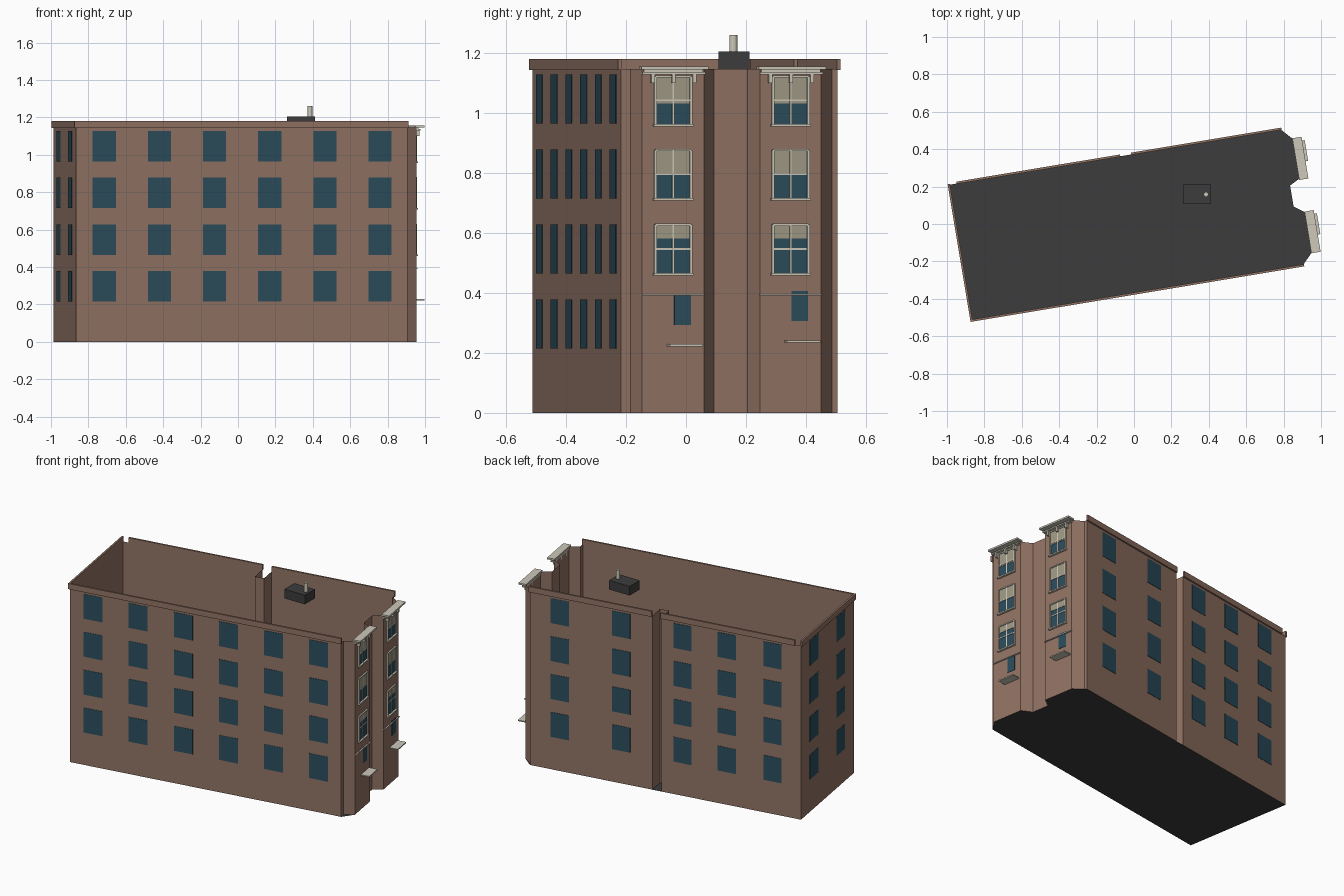
import bpy, bmesh, math

if "Cube" in bpy.data.objects:
    bpy.data.objects.remove(bpy.data.objects["Cube"])

ANGLE = math.radians(9.45)          # the whole building is turned on its plot


def material(name, rgb):
    m = bpy.data.materials.new(name)
    m.diffuse_color = (*rgb, 1)
    m.use_nodes = True
    m.node_tree.nodes["Principled BSDF"].inputs["Base Color"].default_value = m.diffuse_color
    return m


BRICK = material("brown brick", (0.283, 0.171, 0.127))
GLASS = material("blue glass", (0.024, 0.072, 0.105))
DARK = material("dark roofing", (0.045, 0.045, 0.045))
TRIM = material("pale trim", (0.62, 0.58, 0.49))
BLIND = material("beige blind", (0.35, 0.32, 0.23))


def finish(name, bm, mat, angle=ANGLE):
    me = bpy.data.meshes.new(name)
    bm.to_mesh(me)
    bm.free()
    me.materials.append(mat)
    ob = bpy.data.objects.new(name, me)
    ob.rotation_euler.z = angle
    bpy.context.collection.objects.link(ob)
    return ob


def boxes(name, spans, mat, angle=ANGLE):
    """One object from boxes given as (x0, x1, y0, y1, z0, z1)."""
    bm = bmesh.new()
    for x0, x1, y0, y1, z0, z1 in spans:
        for v in bmesh.ops.create_cube(bm, size=1)["verts"]:
            v.co = ((x0 + x1) / 2 + v.co.x * (x1 - x0),
                    (y0 + y1) / 2 + v.co.y * (y1 - y0),
                    (z0 + z1) / 2 + v.co.z * (z1 - z0))
    return finish(name, bm, mat, angle)


# Footprint in the building's own axes: back notch and two bays on the right end
L, R, BAY, F, B = -0.938, 0.857, 0.918, -0.363, 0.369
outline = [(L, F), (R, F), (R, -0.33), (BAY, -0.301), (BAY, -0.092), (R, -0.048),
           (R, 0.066), (BAY, 0.097), (BAY, 0.303), (R, 0.351), (R, B),
           (0.047, B), (0.047, 0.263), (-0.013, 0.263), (-0.013, B), (L, B)]

# Open-topped wall shell
bm = bmesh.new()
low = [bm.verts.new((x, y, 0)) for x, y in outline]
top = [bm.verts.new((x, y, 1.147)) for x, y in outline]
for i in range(len(outline)):
    j = (i + 1) % len(outline)
    bm.faces.new((low[i], low[j], top[j], top[i]))
finish("walls", bm, BRICK)

# Dark floor slab
bm = bmesh.new()
bm.faces.new([bm.verts.new((x, y, 0)) for x, y in outline])
bmesh.ops.triangulate(bm, faces=bm.faces[:])
finish("floor", bm, DARK)

# Parapet strips on the front, left and back
P0, P1 = 1.143, 1.18
boxes("parapet", [
    (L - 0.01, R + 0.004, F - 0.01, F + 0.002, P0, P1),
    (L - 0.01, L + 0.002, F + 0.002, B + 0.004, P0, P1),
    (-0.90, -0.013, B - 0.002, B + 0.01, P0, P1),
    (0.047, R + 0.004, B - 0.002, B + 0.01, P0, P1)], BRICK)

# Plain windows on the front, back and left walls
plain = []
for row in range(4):
    z0 = 0.215 + 0.25 * row
    z1 = z0 + 0.163
    for i in range(6):
        c = -0.786 + 0.299 * i
        plain.append((c - 0.0625, c + 0.0625, F - 0.003, F - 0.001, z0, z1))
    for c in (-0.75, -0.448, -0.154, 0.252, 0.658):
        plain.append((c - 0.06, c + 0.06, B + 0.001, B + 0.003, z0, z1))
    for c in (-0.178, 0.192):
        plain.append((L - 0.003, L - 0.001, c - 0.06, c + 0.06, z0, z1))
boxes("plain_windows", plain, GLASS)

# Bays: sash windows with blinds, ledge, entrance pane, canopy and cornice
for side, c, door_z, canopy_z in (("front", -0.197, 0.293, 0.222),
                                  ("back", 0.2, 0.306, 0.234)):
    glass, blinds, frames = [], [], []
    for z0, z1, drop in ((0.465, 0.628, 0.046), (0.715, 0.877, 0.08), (0.963, 1.122, 0.09)):
        mid, w, u = (z0 + z1) / 2, 0.06, BAY + 0.001
        glass.append((u, u + 0.002, c - w, c + w, z0, z1))
        blinds.append((u + 0.002, u + 0.004, c - w, c + w, z1 - drop, z1))
        for y in (c - w, c + w):
            frames.append((u, u + 0.009, y - 0.004, y + 0.004, z0, z1))
        frames += [
            (u, u + 0.009, c - w, c + w, z1 - 0.004, z1 + 0.003),      # head
            (u, u + 0.006, c - 0.003, c + 0.003, z0, z1),              # mullion
            (u, u + 0.006, c - w, c + w, mid - 0.003, mid + 0.003),    # meeting rail
            (u, u + 0.014, c - 0.067, c + 0.067, z0 - 0.007, z0 + 0.001)]  # sill
    glass.append((BAY + 0.001, BAY + 0.003, c + 0.004, c + 0.06, door_z, door_z + 0.1))
    boxes(side + "_bay_glass", glass, GLASS)
    boxes(side + "_bay_blinds", blinds, BLIND)
    boxes(side + "_bay_frames", frames, TRIM)
    boxes(side + "_bay_ledge", [(BAY, BAY + 0.008, c - 0.105, c + 0.105, 0.391, 0.396)], TRIM)
    boxes(side + "_canopy", [(BAY, 0.974, c - 0.02, c + 0.093, canopy_z, canopy_z + 0.007)], TRIM)
    cornice = [(BAY - 0.008, 0.96, c - 0.113, c + 0.113, 1.145, 1.156),
               (BAY - 0.002, 0.94, c - 0.106, c + 0.106, 1.129, 1.137),
               (BAY - 0.002, 0.93, c - 0.1, c + 0.1, 1.137, 1.145)]
    for off in (-0.07, 0, 0.07):
        cornice.append((BAY, 0.938, c + off - 0.006, c + off + 0.006, 1.1, 1.13))
    boxes(side + "_cornice", cornice, TRIM)

# Roof unit with its vent pipe, square to the grid
boxes("roof_unit", [(0.262, 0.412, 0.108, 0.212, 1.145, 1.205)], DARK, 0)
bm = bmesh.new()
bmesh.ops.create_cone(bm, cap_ends=True, segments=12, radius1=0.013, radius2=0.013, depth=0.056)
bmesh.ops.translate(bm, verts=bm.verts[:], vec=(0.385, 0.158, 1.233))
finish("vent_pipe", bm, TRIM, 0)
